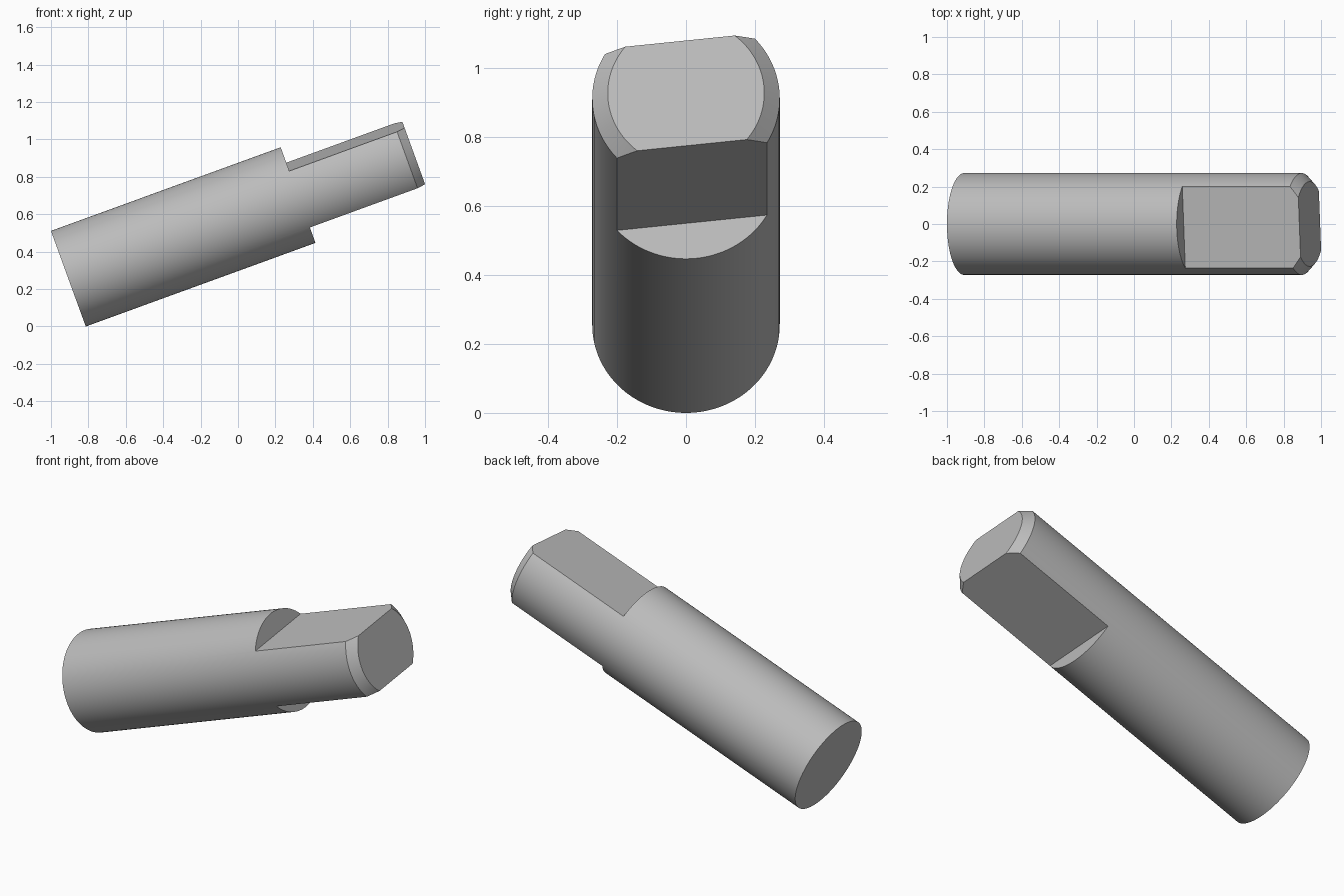
import bpy
import bmesh
from math import radians, cos, sin
from mathutils import Matrix

RADIUS = 0.272
LENGTH = 1.965
SHOULDER = 1.307      # distance along the shaft where the flats begin
CHAMFER = 0.045
FLAT = 0.1615         # distance of each flat from the axis
SEGMENTS = 128

cube = bpy.data.objects.get("Cube")
if cube:
    bpy.data.objects.remove(cube, do_unlink=True)

steel = bpy.data.materials.new("plain grey")
steel.use_nodes = True
grey = (0.5, 0.5, 0.5, 1)
steel.diffuse_color = grey
steel.node_tree.nodes["Principled BSDF"].inputs["Base Color"].default_value = grey


def new_object(name, bm):
    bmesh.ops.recalc_face_normals(bm, faces=bm.faces)
    mesh = bpy.data.meshes.new(name)
    bm.to_mesh(mesh)
    bm.free()
    mesh.materials.append(steel)
    obj = bpy.data.objects.new(name, mesh)
    bpy.context.collection.objects.link(obj)
    return obj


# Round shaft along local x, with a conical chamfer at the far end
bm = bmesh.new()
rings = []
for x, r in ((0, RADIUS), (LENGTH - CHAMFER, RADIUS), (LENGTH, RADIUS - CHAMFER)):
    angles = [radians(360 * i / SEGMENTS) for i in range(SEGMENTS)]
    rings.append([bm.verts.new((x, r * cos(a), r * sin(a))) for a in angles])
for low, high in zip(rings, rings[1:]):
    for i in range(SEGMENTS):
        j = (i + 1) % SEGMENTS
        bm.faces.new((low[i], low[j], high[j], high[i]))
bm.faces.new(rings[0])
bm.faces.new(rings[-1])
shaft = new_object("flatted_shaft", bm)

# Two opposite blocks cut the flats and leave square shoulders
bm = bmesh.new()
for side in (-1, 1):
    place = Matrix.Translation((SHOULDER + 0.5, 0, side * (FLAT + 0.25)))
    bmesh.ops.create_cube(bm, size=1, matrix=place @ Matrix.Diagonal((1, 1, 0.5, 1)))
cutter = new_object("flat_cutter", bm)
cutter.hide_render = True

cut = shaft.modifiers.new("flats", "BOOLEAN")
cut.operation = "DIFFERENCE"
cut.solver = "EXACT"
cut.object = cutter
bpy.ops.object.select_all(action="DESELECT")
bpy.context.view_layer.objects.active = shaft
shaft.select_set(True)
bpy.ops.object.modifier_apply(modifier=cut.name)
bpy.data.objects.remove(cutter, do_unlink=True)
bpy.ops.object.shade_smooth_by_angle(angle=radians(25))

# Twist the flats a little, then tilt the shaft upward
shaft.rotation_euler = (radians(6.2), radians(-20), 0)
shaft.location = (-0.907, 0, RADIUS * cos(radians(20)))
